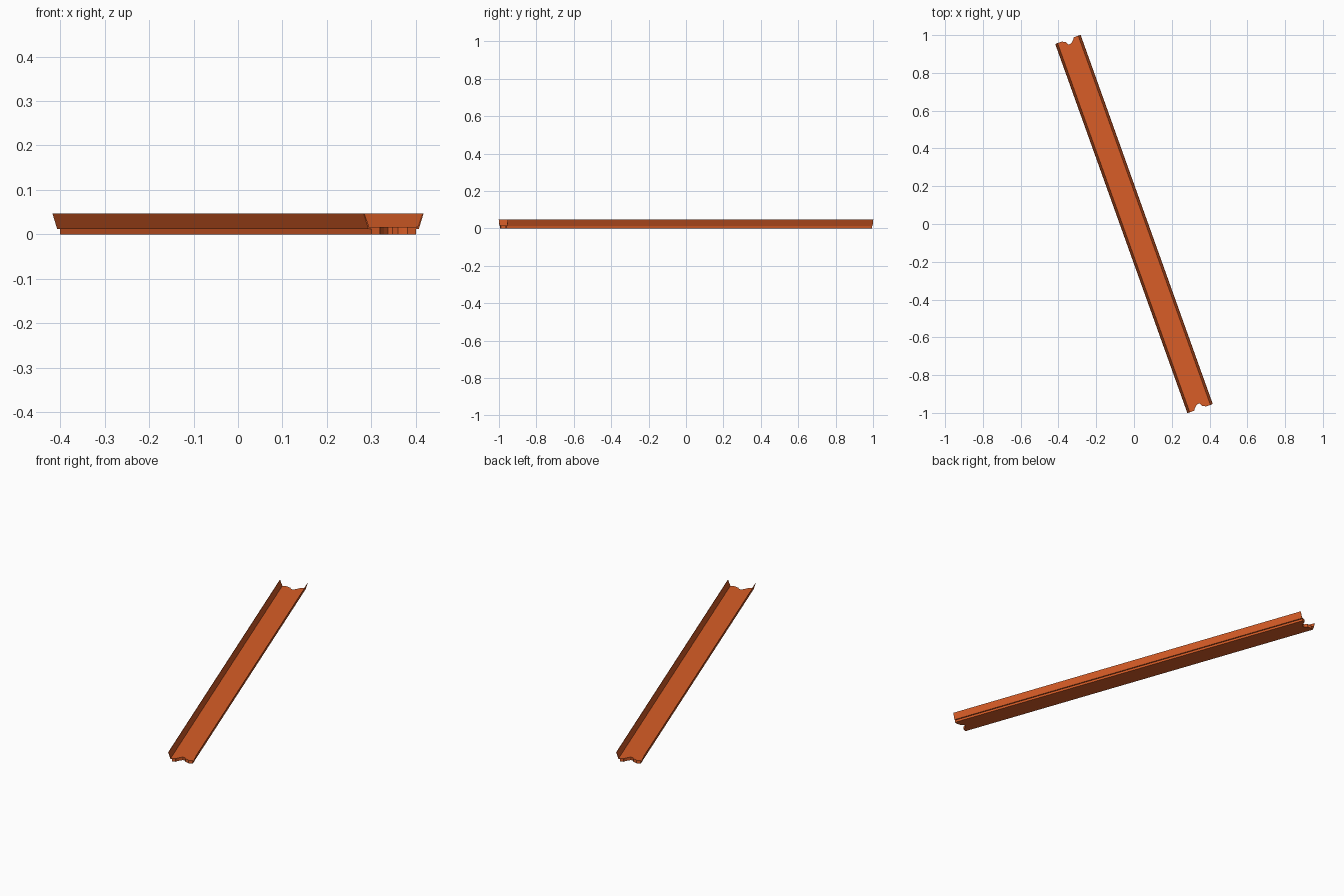
import bpy, bmesh
from math import radians
from mathutils import Matrix

if "Cube" in bpy.data.objects:
    bpy.data.objects.remove(bpy.data.objects["Cube"])

ROT = Matrix.Rotation(radians(19.7), 4, 'Z')
L = 1.038  # half length along the beam

mat = bpy.data.materials.new("orange_paint")
mat.diffuse_color = (0.69, 0.11, 0.02, 1)
mat.use_nodes = True
mat.node_tree.nodes["Principled BSDF"].inputs["Base Color"].default_value = mat.diffuse_color

# Chipped end outlines: (across, along)
FRONT = [(-0.033, -L), (-0.029, -1.030), (-0.015, -1.017), (-0.004, -1.010),
         (0.007, -1.012), (0.014, -1.028), (0.024, -1.031), (0.033, -L)]
BACK = [(-x, -y) for x, y in FRONT]


def extrude_part(name, points, vec):
    """Extrude a flat outline along vec and turn it to the beam direction."""
    bm = bmesh.new()
    face = bm.faces.new([bm.verts.new(p) for p in points])
    res = bmesh.ops.extrude_face_region(bm, geom=[face])
    bmesh.ops.translate(bm, vec=vec, verts=[g for g in res["geom"]
                                            if isinstance(g, bmesh.types.BMVert)])
    bmesh.ops.recalc_face_normals(bm, faces=bm.faces)
    bm.transform(ROT)
    me = bpy.data.meshes.new(name)
    bm.to_mesh(me)
    bm.free()
    me.materials.append(mat)
    ob = bpy.data.objects.new(name, me)
    bpy.context.collection.objects.link(ob)


def plate(name, half, z0, z1):
    """Flat strip with chipped ends."""
    pts = [(-half, -L)] + FRONT + [(half, -L), (half, L)] + BACK + [(-half, L)]
    extrude_part(name, [(x, y, z0) for x, y in pts], (0, 0, z1 - z0))


# Base rib and channel floor
plate("base_rib", 0.053, 0.0, 0.012)
plate("channel_floor", 0.060, 0.012, 0.0165)

# Flared side flanges, thin at the top
for side, label in ((-1, "left"), (1, "right")):
    section = [(0.056, 0.012), (0.060, 0.012), (0.0715, 0.047), (0.0695, 0.047), (0.058, 0.0165)]
    extrude_part(label + "_flange", [(side * x, -L, z) for x, z in section], (0, 2 * L, 0))
